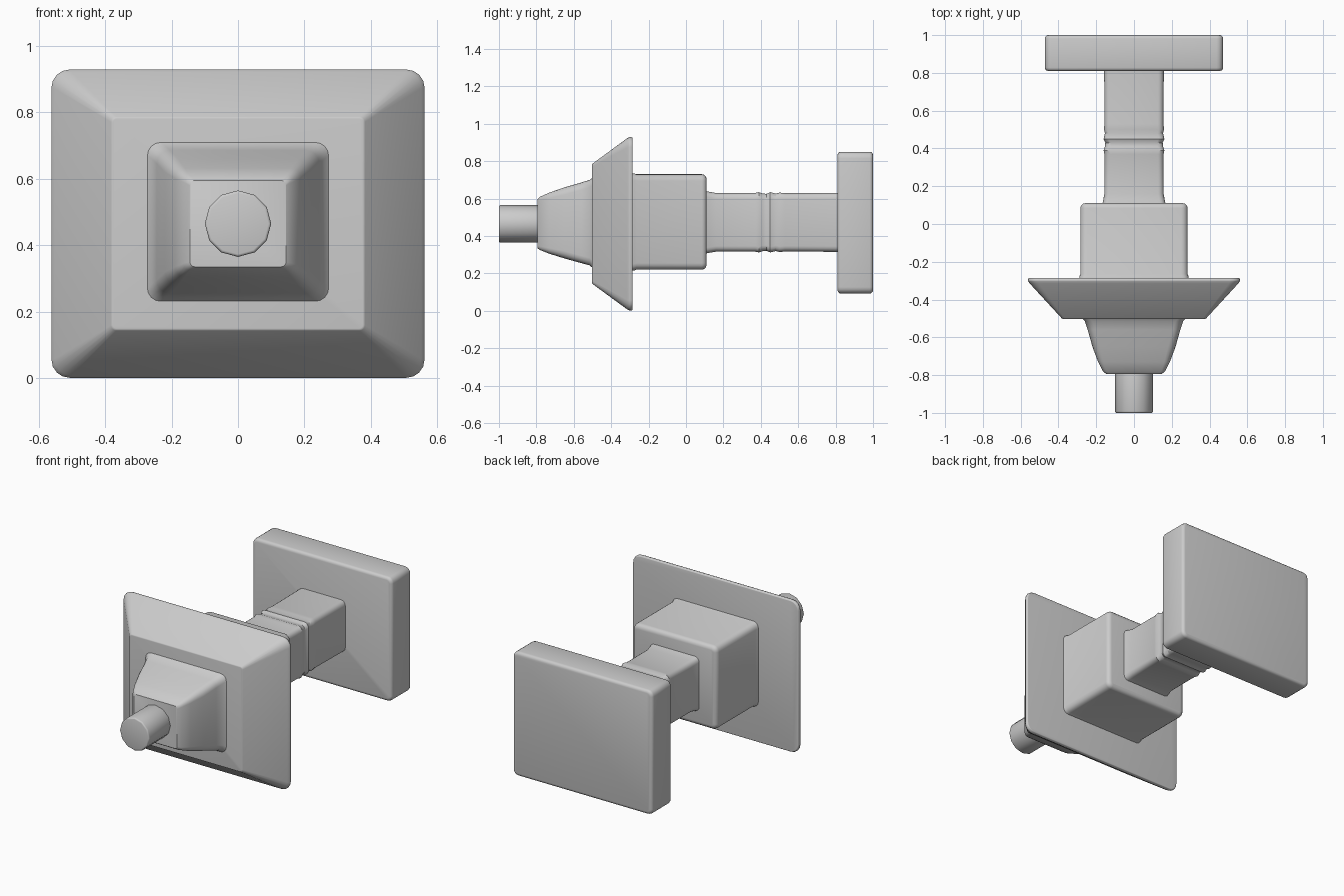
import bpy, bmesh
from math import sin, cos, pi
from mathutils import Matrix

if "Cube" in bpy.data.objects:
    bpy.data.objects.remove(bpy.data.objects["Cube"])


def finish(name, bm, bevel):
    """Round the hard rims, then make a smooth-shaded object."""
    bmesh.ops.recalc_face_normals(bm, faces=bm.faces)
    if bevel:
        rims = [e for e in bm.edges if e.calc_face_angle(0) > 0.6]
        bmesh.ops.bevel(bm, geom=rims, offset=bevel, segments=3,
                        profile=0.5, affect='EDGES')
    mesh = bpy.data.meshes.new(name)
    bm.to_mesh(mesh)
    bm.free()
    ob = bpy.data.objects.new(name, mesh)
    bpy.context.collection.objects.link(ob)
    bpy.ops.object.select_all(action='DESELECT')
    ob.select_set(True)
    bpy.context.view_layer.objects.active = ob
    bpy.ops.object.shade_smooth_by_angle(angle=0.6)
    return ob


def loft(name, sections, bevel=0.0, steps=4):
    """Skin rounded rectangles (y, half width, z low, z high, corner radius)."""
    bm = bmesh.new()
    rings = []
    for y, hx, z0, z1, r in sections:
        ring = []
        corners = ((hx - r, z1 - r), (-hx + r, z1 - r),
                   (-hx + r, z0 + r), (hx - r, z0 + r))
        for q, (cx, cz) in enumerate(corners):
            for i in range(steps + 1):
                a = (q + i / steps) * pi / 2
                ring.append(bm.verts.new((cx + r * cos(a), y, cz + r * sin(a))))
        rings.append(ring)
    n = len(rings[0])
    for a, b in zip(rings, rings[1:]):
        for i in range(n):
            j = (i + 1) % n
            bm.faces.new((a[i], a[j], b[j], b[i]))
    bm.faces.new(rings[0])
    bm.faces.new(rings[-1])
    return finish(name, bm, bevel)


# Twelve-sided pin at the front tip
bm = bmesh.new()
bmesh.ops.create_cone(bm, cap_ends=True, segments=12, radius1=0.1, radius2=0.1,
                      depth=0.24, matrix=Matrix.Translation((0, -0.88, 0.465))
                      @ Matrix.Rotation(pi / 2, 4, 'X'))
finish("front_pin", bm, 0.008)

# Tapered nose, bulging slightly toward its base
loft("tapered_nose", [
    (-0.795, 0.145, 0.335, 0.595, 0.015),
    (-0.78, 0.165, 0.325, 0.61, 0.02),
    (-0.73, 0.19, 0.305, 0.632, 0.03),
    (-0.65, 0.22, 0.28, 0.66, 0.04),
    (-0.56, 0.245, 0.255, 0.686, 0.04),
    (-0.515, 0.26, 0.243, 0.70, 0.04),
    (-0.495, 0.28, 0.225, 0.715, 0.04)])

# Sloped rectangular flange
loft("sloped_flange", [
    (-0.502, 0.38, 0.145, 0.785, 0.015),
    (-0.315, 0.552, 0.008, 0.922, 0.05),
    (-0.30, 0.563, 0.0, 0.93, 0.055),
    (-0.285, 0.558, 0.004, 0.926, 0.052)], 0.004)

# Box housing behind the flange, flared where it meets it
loft("housing_block", [
    (-0.30, 0.298, 0.207, 0.743, 0.04),
    (-0.265, 0.284, 0.22, 0.73, 0.035),
    (0.11, 0.284, 0.22, 0.73, 0.035)], 0.025)

# Square neck with shallow ridges around the middle
neck = [(0.09, 0.17), (0.125, 0.163), (0.16, 0.157), (0.37, 0.157),
        (0.39, 0.161), (0.41, 0.154), (0.43, 0.152), (0.45, 0.161),
        (0.48, 0.154), (0.50, 0.159), (0.53, 0.156), (0.83, 0.158)]
loft("ridged_neck", [(y, h, 0.473 - h, 0.473 + h, 0.03) for y, h in neck])

# Rear plate
loft("rear_plate", [
    (0.81, 0.472, 0.092, 0.85, 0.035),
    (1.0, 0.472, 0.092, 0.85, 0.035)], 0.018)
